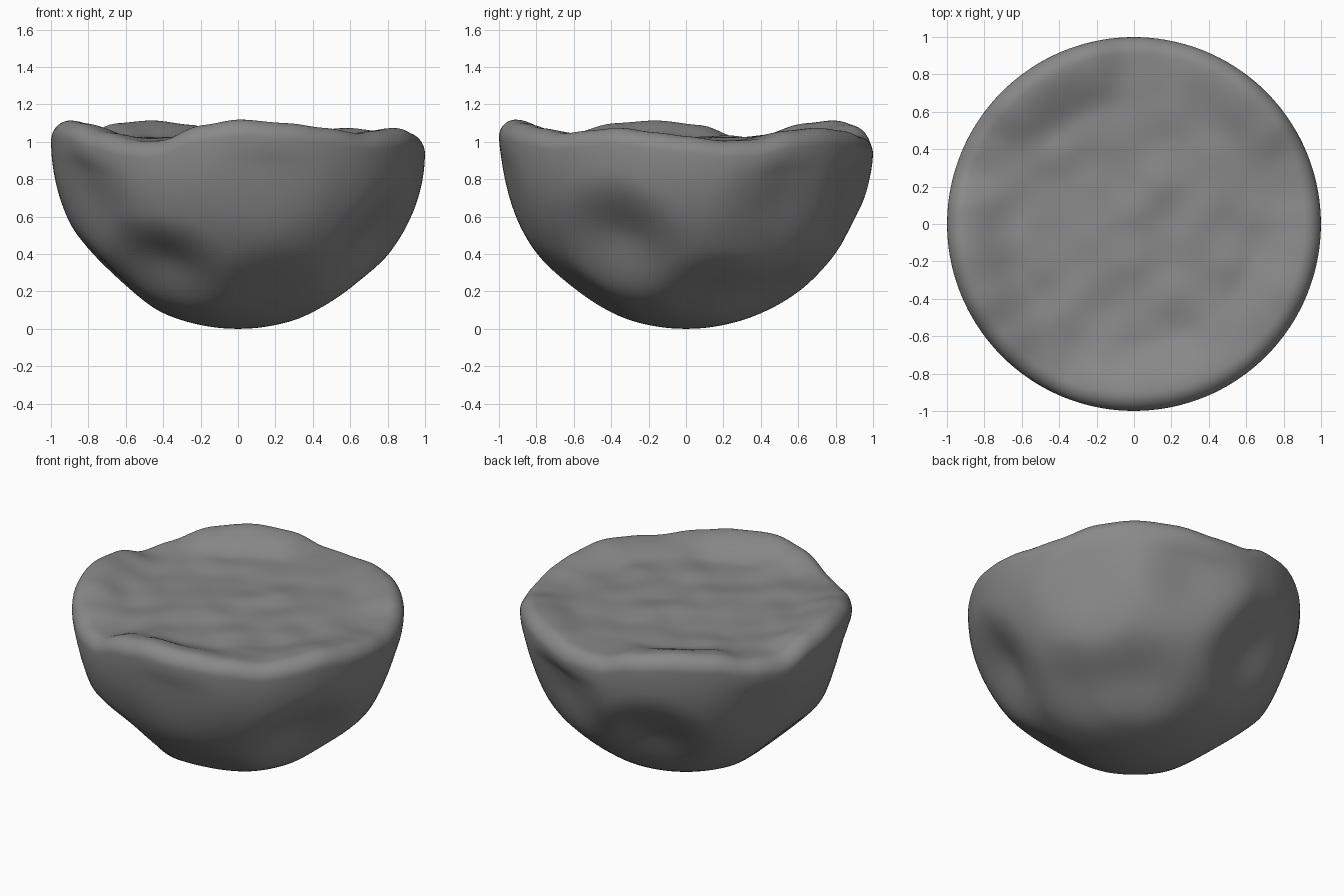
import bpy
import bmesh
import math
from mathutils import Vector, noise

old = bpy.data.objects.get("Cube")
if old:
    bpy.data.objects.remove(old, do_unlink=True)

# Rim height at each compass angle (degrees, measured from +x)
RIM = [(0, 1.03), (12, 1.005), (22, 1.01), (37, 1.06), (50, 1.075), (65, 1.06),
       (80, 1.03), (92, 1.03), (105, 1.09), (120, 1.115), (135, 1.1), (150, 1.04),
       (162, 1.02), (175, 1.09), (190, 1.115), (205, 1.1), (220, 1.05), (235, 1.005),
       (243, 1.005), (258, 1.09), (270, 1.12), (287, 1.1), (300, 1.075), (315, 1.045),
       (325, 1.06), (337, 1.075), (350, 1.05), (360, 1.03)]

# Hollows in the side: compass angle, height, radius, depth
DENTS = [(238, 0.33, 0.30, 0.08), (334, 0.46, 0.34, 0.10), (32, 0.68, 0.33, 0.04),
         (14, 0.19, 0.28, 0.04), (52, 0.18, 0.28, 0.05), (73, 0.74, 0.33, 0.06),
         (110, 0.45, 0.34, 0.09), (155, 0.72, 0.30, 0.03), (212, 0.72, 0.32, 0.05),
         (280, 0.80, 0.30, 0.02), (285, 0.20, 0.30, 0.03), (183, 0.28, 0.30, 0.04)]
LIP = 0.09      # roundness of the rim
FLOOR = 1.02    # level of the top surface


def smooth(t):
    t = max(0.0, min(1.0, t))
    return t * t * (3 - 2 * t)


def rim_height(angle):
    for (a, h), (b, k) in zip(RIM, RIM[1:]):
        if a <= angle <= b:
            return h + (k - h) * smooth((angle - a) / (b - a))
    return RIM[0][1]


def dent_point(angle, z):
    r = math.sqrt(1 - (1 - z) ** 2)
    a = math.radians(angle)
    return Vector((r * math.cos(a), r * math.sin(a), z - 1))


HOLLOWS = [(dent_point(a, z), size, depth) for a, z, size, depth in DENTS]


def underside(p, equator):
    # Round belly, pushed inward wherever a hollow lies
    push = sum(d * smooth(1 - (p - c).length / (1.25 * s)) for c, s, d in HOLLOWS)
    push *= smooth(-p.z / 0.15)
    q = p * (1 - push)
    return Vector((q.x, q.y, 1 + q.z + (equator - 1) * (1 + p.z) ** 2))


def topside(p, equator, rim):
    # Rounded lip, then an uneven floor reaching to the centre
    t = math.acos(min(1, p.z)) / (math.pi / 2)
    direction = Vector((p.x, p.y, 0))
    if direction.length > 0:
        direction.normalize()
    if t > 0.75:
        a = (1 - t) / 0.25 * math.pi / 2
        return direction * (1 - LIP + LIP * math.cos(a)) + Vector((0, 0, equator + LIP * math.sin(a)))
    r = (1 - LIP) * t / 0.75
    q = direction * r
    bumps = 0.022 * noise.noise(Vector((q.x * 4.5, q.y * 4.5, 3.7)))
    rise = smooth((r - 0.62) / (1 - LIP - 0.62))
    return q + Vector((0, 0, (FLOOR + bumps) * (1 - rise) + rim * rise))


# Half boulder with a shallow worn top
bm = bmesh.new()
bmesh.ops.create_uvsphere(bm, u_segments=144, v_segments=120, radius=1)
for v in bm.verts:
    p = v.co.copy()
    rim = rim_height(math.degrees(math.atan2(p.y, p.x)) % 360)
    equator = rim - LIP
    if p.z <= 1e-5:
        v.co = underside(p, equator)
    else:
        v.co = topside(p, equator, rim)
mesh = bpy.data.meshes.new("half_boulder")
bm.to_mesh(mesh)
bm.free()
boulder = bpy.data.objects.new("half_boulder", mesh)
bpy.context.collection.objects.link(boulder)

# Soften the joins between hollows and lip
soften = boulder.modifiers.new("soften", "SMOOTH")
soften.factor = 0.5
soften.iterations = 4

stone = bpy.data.materials.new("grey_stone")
stone.use_nodes = True
colour = (0.25, 0.25, 0.25, 1)
stone.diffuse_color = colour
stone.node_tree.nodes["Principled BSDF"].inputs["Base Color"].default_value = colour
mesh.materials.append(stone)

bpy.context.view_layer.objects.active = boulder
boulder.select_set(True)
bpy.ops.object.shade_smooth()
